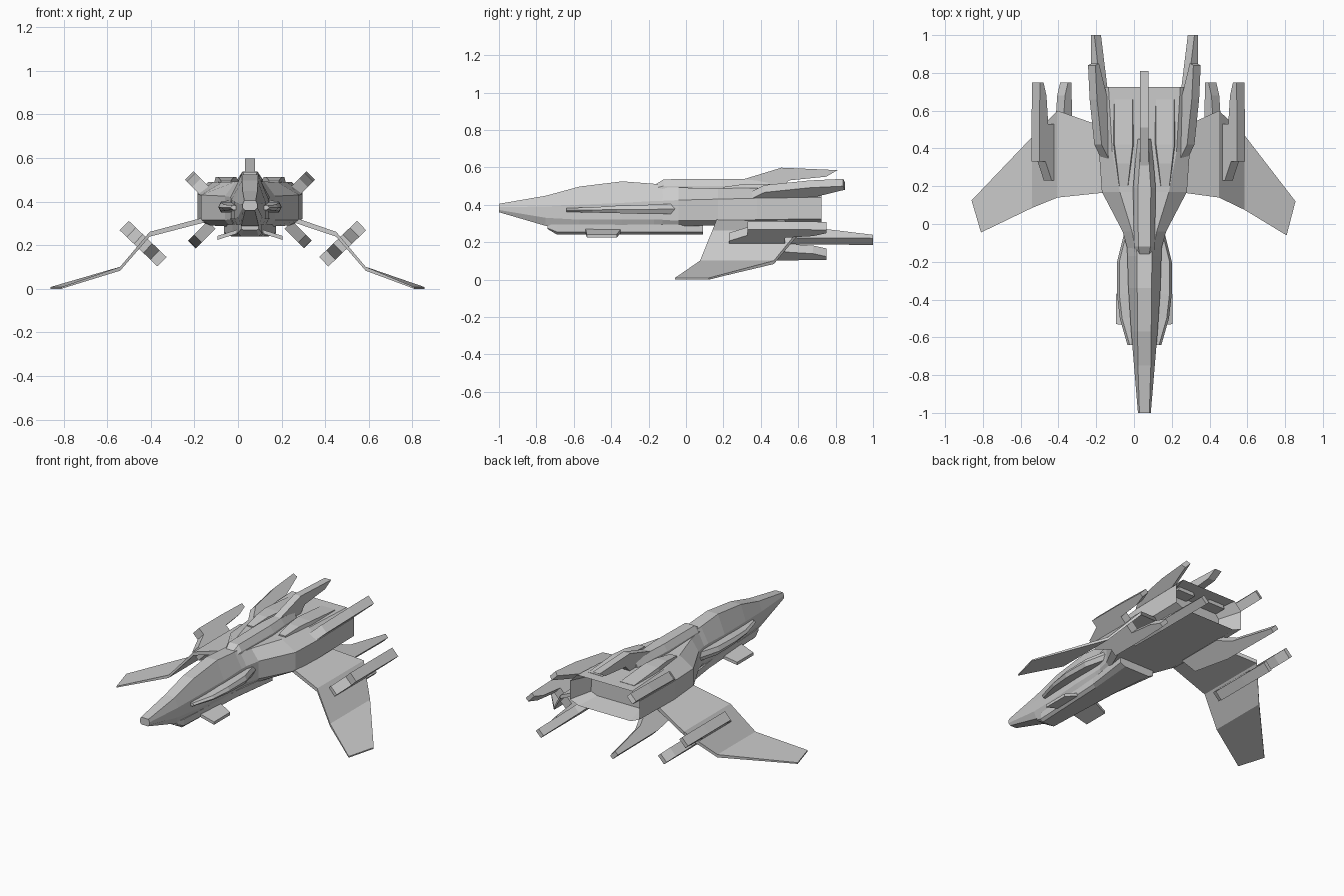
import bpy, bmesh
from mathutils import Vector

CX = 0.055   # fuselage centre line
GX = 0.0225  # wing gun mirror line


def finish(name, bm):
    bmesh.ops.recalc_face_normals(bm, faces=bm.faces)
    me = bpy.data.meshes.new(name)
    bm.to_mesh(me)
    bm.free()
    ob = bpy.data.objects.new(name, me)
    bpy.context.collection.objects.link(ob)
    return ob


def loft(name, rings, recess=0):
    """Skin a list of equal-length point rings and cap both ends."""
    bm = bmesh.new()
    vs = [[bm.verts.new(p) for p in r] for r in rings]
    n = len(vs[0])
    for a, b in zip(vs, vs[1:]):
        for i in range(n):
            j = (i + 1) % n
            bm.faces.new((a[i], a[j], b[j], b[i]))
    bm.faces.new(vs[0])
    end = bm.faces.new(vs[-1])
    bmesh.ops.recalc_face_normals(bm, faces=bm.faces)
    if recess:
        bmesh.ops.inset_region(bm, faces=[end], thickness=0.018)
        for v in end.verts:
            v.co.y -= recess
            v.co.x = CX + (v.co.x - CX) * 0.85
    return finish(name, bm)


def hexring(y, hb, hm, ht, zb, z1, z2, zt):
    half = [(hb, zb), (hm, z1), (hm, z2), (ht, zt)]
    return [(CX + x, y, z) for x, z in half] + [(CX - x, y, z) for x, z in reversed(half)]


def plate(name, outline, origin, u, v, thick):
    """Extrude a (u, y) outline by +-thick/2 along v."""
    o, u, v = Vector(origin), Vector(u).normalized(), Vector(v).normalized()
    rings = [[o + u * a + Vector((0, y, 0)) + v * s * thick / 2 for a, y in outline]
             for s in (-1, 1)]
    return loft(name, rings)


# Nose and cockpit
loft("nose_fuselage", [hexring(*s) for s in (
    (-1.00, .022, .034, .026, .360, .372, .388, .405),
    (-.75, .040, .055, .034, .287, .330, .390, .448),
    (-.57, .055, .070, .036, .285, .320, .400, .497),
    (-.34, .070, .085, .038, .285, .320, .410, .525),
    (-.17, .075, .090, .040, .285, .320, .420, .512),
    (.05, .080, .100, .045, .285, .320, .420, .500))])

# Main hull with hollow engine outlet
loft("main_hull", [hexring(*s) for s in (
    (-.15, .07, .085, .045, .285, .320, .420, .495),
    (-.04, .09, .115, .065, .285, .315, .425, .492),
    (.17, .18, .225, .130, .290, .315, .430, .487),
    (.38, .20, .240, .170, .295, .320, .435, .490),
    (.725, .18, .240, .190, .300, .325, .440, .490))], recess=.14)

# Belly keel
loft("belly_keel", [hexring(*s) for s in (
    (-.74, .030, .040, .040, .270, .275, .285, .295),
    (-.69, .040, .055, .055, .240, .255, .280, .295),
    (-.20, .060, .080, .080, .240, .255, .280, .295),
    (.09, .085, .120, .120, .240, .255, .280, .295))])

# Dorsal spine
loft("dorsal_spine", [hexring(*s) for s in (
    (-.16, .055, .050, .026, .46, .48, .49, .510),
    (-.12, .060, .055, .032, .46, .48, .50, .536),
    (.19, .065, .060, .034, .46, .48, .50, .538),
    (.31, .060, .050, .026, .46, .48, .50, .537),
    (.45, .050, .035, .020, .46, .48, .49, .520))])

# Vertical tail fin
plate("tail_fin", [(.48, .28), (.537, .31), (.598, .51), (.585, .81),
                   (.55, .75), (.53, .55), (.48, .50)],
      (CX, 0, 0), (0, 0, 1), (1, 0, 0), .046)

for s, side in ((-1, "left"), (1, "right")):
    # Side pods along the cockpit
    pod = ((-.64, .09, .362, .382), (-.50, .13, .358, .386), (-.37, .145, .355, .395),
           (-.20, .145, .350, .400), (-.06, .11, .350, .405))
    loft(side + "_nose_pod", [[(CX + s * x, y, z) for x, z in
         ((.05, z0), (w - .012, z0), (w, (z0 + z1) / 2), (w - .012, z1), (.05, z1))]
        for y, w, z0, z1 in pod])

    # Drooping chin winglets
    loft(side + "_chin_winglet", [[(CX + s * x, y, z) for y, z in
         ((a, z0), (b, z0), (b, z0 + .018), (a, z0 + .018))]
        for x, a, b, z0 in ((.03, -.54, -.34, .262), (.15, -.53, -.37, .224))])

    # Raised intake boxes on the back
    loft(side + "_back_intake", [[(CX + s * .11 + dx, y, z) for dx, z in
         ((-h, .46), (h, .46), (h * .8, zt), (-h * .8, zt))]
        for y, h, zt in ((.20, .028, .495), (.32, .045, .512), (.42, .060, .512), (.66, .060, .492))])

    # Upper and lower canted tail blades
    plate(side + "_upper_blade",
          [(-.04, .34), (.015, .42), (.05, .66), (.062, .84), (.035, .85), (-.02, .69), (-.06, .53)],
          (CX + s * .235, 0, .475), (s, 0, 1), (s, 0, -1), .055)
    plate(side + "_lower_blade",
          [(-.08, .30), (.01, .34), (.045, .60), (.048, 1), (.022, 1), (-.03, .70), (-.08, .60)],
          (CX + s * .232, 0, .237), (s, 0, -1), (s, 0, 1), .05)

    # Wing guns: a plate crossing the wing with a rail at each end
    upper = [(0, .23), (.03, .23), (.075, .33), (.12, .33), (.12, .55), (.115, .75),
             (.09, .75), (.068, .68), (.055, .53), (0, .53)]
    for d, lab in ((1, "upper"), (-1, "lower")):
        plate(f"{side}_{lab}_wing_gun", [(d * a, y) for a, y in upper],
              (GX + s * .4575, 0, .207), (s * .72, 0, .69), (s * .69, 0, -.72), .06)

# Cranked wings, stations: lead x, lead y, trail x, trail y, z
stations = {
    "left_wing": ((-.12, .17, -.12, .50, .325), (-.405, .14, -.405, .60, .25),
                  (-.54, .085, -.54, .46, .092), (-.81, -.045, -.86, .125, .004)),
    "right_wing": ((.23, .17, .23, .50, .325), (.45, .14, .45, .60, .25),
                   (.585, .075, .585, .47, .092), (.808, -.06, .855, .12, .004)),
}
for name, st in stations.items():
    rings = []
    for i, (xl, yl, xt, yt, z) in enumerate(st):
        t = (.012, .011, .009, .004)[i]
        rings.append([(xl, yl, z - t), (xt, yt, z - t), (xt, yt, z + t), (xl, yl, z + t)])
    loft(name, rings)
